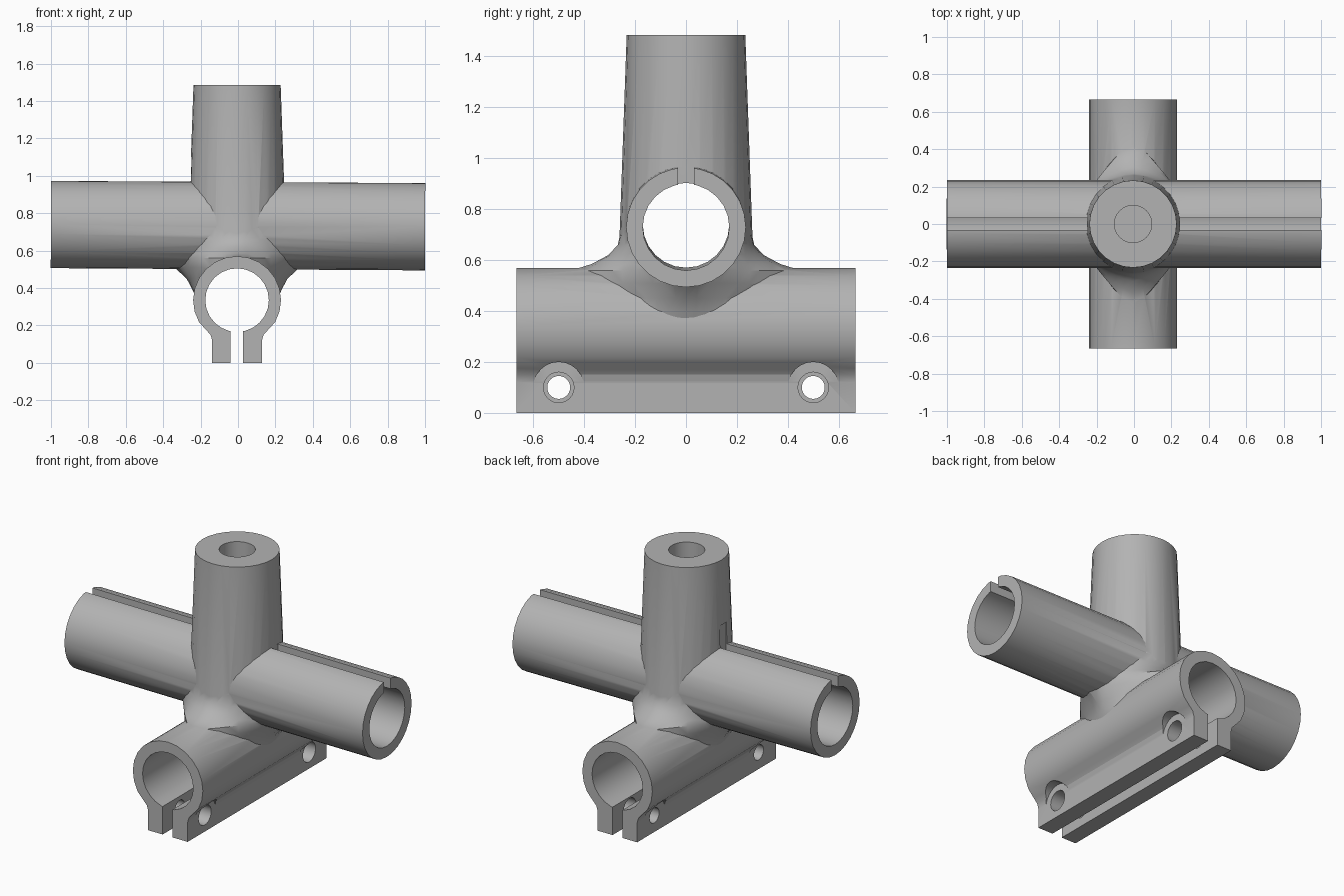
import bpy, bmesh, math
from mathutils import Matrix, Vector

default = bpy.data.objects.get("Cube")
if default:
    bpy.data.objects.remove(default, do_unlink=True)

GREY = (0.45, 0.45, 0.45, 1)
metal = bpy.data.materials.new("plain grey")
metal.use_nodes = True
metal.diffuse_color = GREY
metal.node_tree.nodes["Principled BSDF"].inputs["Base Color"].default_value = GREY

CX = -0.005          # shared centre line of post and clamp
BAR_Z, CLAMP_Z = 0.735, 0.335
OUTER, BORE = 0.235, 0.17


def make(name, bm):
    bmesh.ops.recalc_face_normals(bm, faces=bm.faces)
    mesh = bpy.data.meshes.new(name)
    bm.to_mesh(mesh)
    bm.free()
    mesh.materials.append(metal)
    ob = bpy.data.objects.new(name, mesh)
    bpy.context.collection.objects.link(ob)
    return ob


def rod(name, start, end, r1, r2=None, sides=24):
    start, end = Vector(start), Vector(end)
    axis = end - start
    turn = axis.to_track_quat('Z', 'Y').to_matrix().to_4x4()
    bm = bmesh.new()
    bmesh.ops.create_cone(bm, cap_ends=True, segments=sides, radius1=r1,
                          radius2=r1 if r2 is None else r2, depth=axis.length,
                          matrix=Matrix.Translation((start + end) / 2) @ turn)
    return make(name, bm)


def box(name, low, high):
    low, high = Vector(low), Vector(high)
    bm = bmesh.new()
    bmesh.ops.create_cube(bm, size=1, matrix=Matrix.Translation((low + high) / 2)
                          @ Matrix.Diagonal((high - low).to_4d()))
    return make(name, bm)


def loft(name, rings):
    bm = bmesh.new()
    loops = [[bm.verts.new(p) for p in ring] for ring in rings]
    n = len(loops[0])
    for a, b in zip(loops, loops[1:]):
        for i in range(n):
            j = (i + 1) % n
            bm.faces.new((a[i], a[j], b[j], b[i]))
    bm.faces.new(loops[0])
    bm.faces.new(loops[-1])
    return make(name, bm)


def combine(target, tool, operation):
    bpy.context.view_layer.objects.active = target
    mod = target.modifiers.new("join", 'BOOLEAN')
    mod.operation, mod.object, mod.solver = operation, tool, 'EXACT'
    bpy.ops.object.modifier_apply(modifier=mod.name)
    bpy.data.objects.remove(tool, do_unlink=True)


# Clamp body: round top running down into two straight flanges
half = [(OUTER * math.cos(t), CLAMP_Z + OUTER * math.sin(t))
        for t in (math.radians(90 - 15 * k) for k in range(9))]
half += [(0.165, 0.175), (0.142, 0.15), (0.133, 0.12), (0.133, 0)]
outline = half + [(-x, z) for x, z in reversed(half[1:])]
body = loft("tube_clamp_bracket",
            [[(CX + x, y, z) for x, z in outline] for y in (-0.665, 0.665)])

# Cross tube, very slightly tilted
TILT = 0.006
bar_ends = (-1, 0, BAR_Z + TILT), (1, 0, BAR_Z - TILT)
combine(body, rod("cross_tube", *bar_ends, OUTER, sides=28), 'UNION')

# Tapered post
combine(body, rod("post", (CX, 0, 0.64), (CX, 0, 1.485), 0.263, 0.233, 28), 'UNION')

# Flared neck: height, half width, half depth, roundness
levels = [(0.35, 0.22, 0.30, 2), (0.40, 0.243, 0.36, 1.7), (0.45, 0.27, 0.42, 1.35),
          (0.51, 0.335, 0.47, 1.1), (0.56, 0.36, 0.45, 1.1), (0.585, 0.355, 0.37, 1.25),
          (0.62, 0.345, 0.305, 1.5), (0.66, 0.33, 0.268, 1.8), (0.72, 0.29, 0.255, 2)]


def neck_ring(z, hx, hy, p, n=40):
    ring = []
    for k in range(n):
        c, s = math.cos(math.tau * k / n), math.sin(math.tau * k / n)
        r = (abs(c / hx) ** p + abs(s / hy) ** p) ** (-1 / p)
        ring.append((CX + r * c, r * s, z))
    return ring


combine(body, loft("neck", [neck_ring(*lv) for lv in levels]), 'UNION')

# Bores of the tubes and the blind hole in the post
combine(body, rod("cross_bore", (-1.1, 0, BAR_Z + TILT), (1.1, 0, BAR_Z - TILT), BORE), 'DIFFERENCE')
combine(body, rod("clamp_bore", (CX, -0.8, CLAMP_Z), (CX, 0.8, CLAMP_Z), BORE), 'DIFFERENCE')
combine(body, rod("post_hole", (CX, 0, 1.0), (CX, 0, 1.6), 0.1), 'DIFFERENCE')

# Slots: under the clamp, and along the top of both tube arms
combine(body, box("clamp_slot", (-0.04, -0.8, -0.1), (0.027, 0.8, 0.22)), 'DIFFERENCE')
for side in (-1, 1):
    xs = sorted((side * 0.245, side * 1.1))
    combine(body, box("arm_slot", (xs[0], -0.032, 0.8), (xs[1], 0.032, 1.1)), 'DIFFERENCE')

# Bolt holes with spot faces on both flanges, clearance hole on the left
for y in (-0.5, 0.5):
    for side, radius in ((1, 0.06), (-1, 0.045)):
        face = CX + side * 0.1335
        combine(body, rod("spot_face", (face, y, 0.1), (side * 0.4, y, 0.1), 0.1), 'DIFFERENCE')
        combine(body, rod("bolt_hole", (0, y, 0.1), (side * 0.3, y, 0.1), radius), 'DIFFERENCE')

# Smooth rounded surfaces, keep the machined edges sharp
bpy.ops.object.select_all(action='DESELECT')
body.select_set(True)
bpy.context.view_layer.objects.active = body
bpy.ops.object.shade_smooth_by_angle(angle=math.radians(30))
